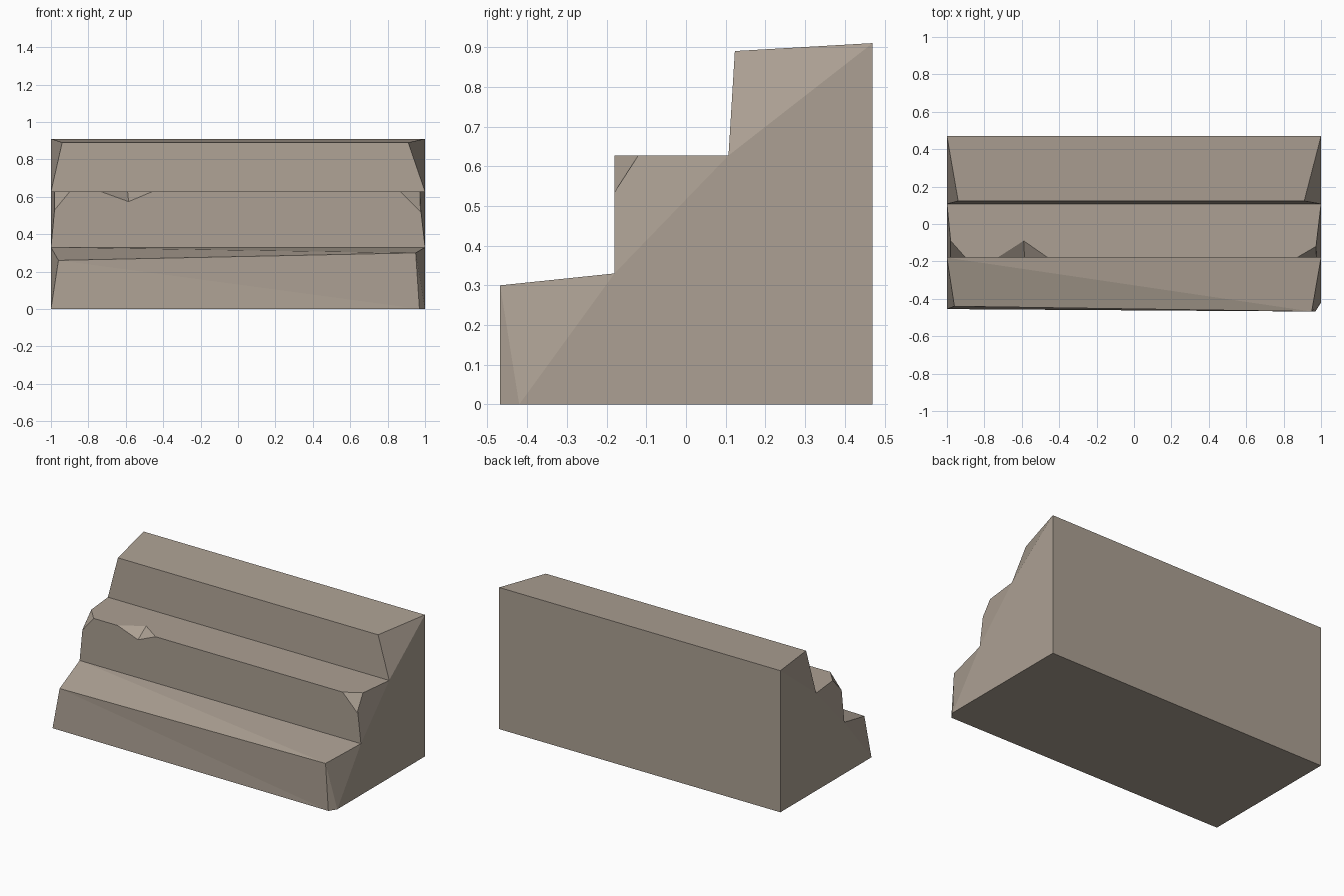
import bpy, bmesh

if "Cube" in bpy.data.objects:
    bpy.data.objects.remove(bpy.data.objects["Cube"])

stone = bpy.data.materials.new("warm grey stone")
stone.diffuse_color = (0.413, 0.352, 0.292, 1)
stone.use_nodes = True
stone.node_tree.nodes["Principled BSDF"].inputs["Base Color"].default_value = stone.diffuse_color


def make_object(name, bm):
    bmesh.ops.recalc_face_normals(bm, faces=bm.faces)
    mesh = bpy.data.meshes.new(name)
    bm.to_mesh(mesh)
    bm.free()
    mesh.materials.append(stone)
    obj = bpy.data.objects.new(name, mesh)
    bpy.context.collection.objects.link(obj)
    return obj


# Stair outline as (left point, right point) rails, from the front foot up and round the back
rails = [
    ((-1, -0.455, 0), (0.97, -0.468, 0)),            # 0 front foot
    ((-0.96, -0.44, 0.26), (0.95, -0.468, 0.30)),    # 1 bottom nose
    ((-1, -0.18, 0.33), (1, -0.18, 0.33)),           # 2 middle riser foot
    ((-0.971, -0.18, 0.627), (0.966, -0.18, 0.627)),  # 3 middle nose
    ((-1, 0.107, 0.627), (1, 0.107, 0.627)),         # 4 top riser foot
    ((-0.94, 0.123, 0.89), (0.91, 0.123, 0.89)),     # 5 top nose
    ((-1, 0.47, 0.91), (1, 0.47, 0.91)),             # 6 back top
    ((-1, 0.47, 0), (1, 0.47, 0)),                   # 7 back foot
]
bm = bmesh.new()
left = [bm.verts.new(a) for a, b in rails]
right = [bm.verts.new(b) for a, b in rails]
corner = bm.verts.new((1, -0.42, 0))                 # clipped front right foot

# Treads, risers and back
for i in range(7):
    bm.faces.new((left[i], left[i + 1], right[i + 1], right[i]))
bm.faces.new((left[7], left[0], right[0], corner, right[7]))   # underside

# Flat ends, with a slanting facet at the end of each step
for side, foot in ((left, left[0]), (right, corner)):
    bm.faces.new((foot, side[2], side[4], side[6], side[7]))
    for i in (2, 4):
        bm.faces.new((side[i], side[i + 1], side[i + 2]))
bm.faces.new((left[0], left[1], left[2]))
bm.faces.new((right[0], right[1], right[2], corner))
bmesh.ops.triangulate(bm, faces=[f for f in bm.faces if len(f.verts) == 4])
stairs = make_object("stone_steps", bm)

# Chips out of the middle nose: points on the stone plus one point outside it
chips = [
    [(-0.98, -0.09, 0.627), (-0.90, -0.18, 0.627), (-0.98, -0.18, 0.53), (-1.0, -0.22, 0.67)],
    [(0.973, -0.12, 0.627), (0.87, -0.18, 0.627), (0.975, -0.18, 0.52), (1.0, -0.22, 0.67)],
    [(-0.59, -0.09, 0.627), (-0.73, -0.18, 0.627), (-0.46, -0.18, 0.627),
     (-0.585, -0.18, 0.574), (-0.59, -0.24, 0.69)],
]
bm = bmesh.new()
for points in chips:
    bmesh.ops.convex_hull(bm, input=[bm.verts.new(p) for p in points])
cutter = make_object("chip_cutter", bm)
cutter.hide_render = True
cutter.hide_set(True)

mod = stairs.modifiers.new("chips", 'BOOLEAN')
mod.operation = 'DIFFERENCE'
mod.solver = 'EXACT'
mod.object = cutter
